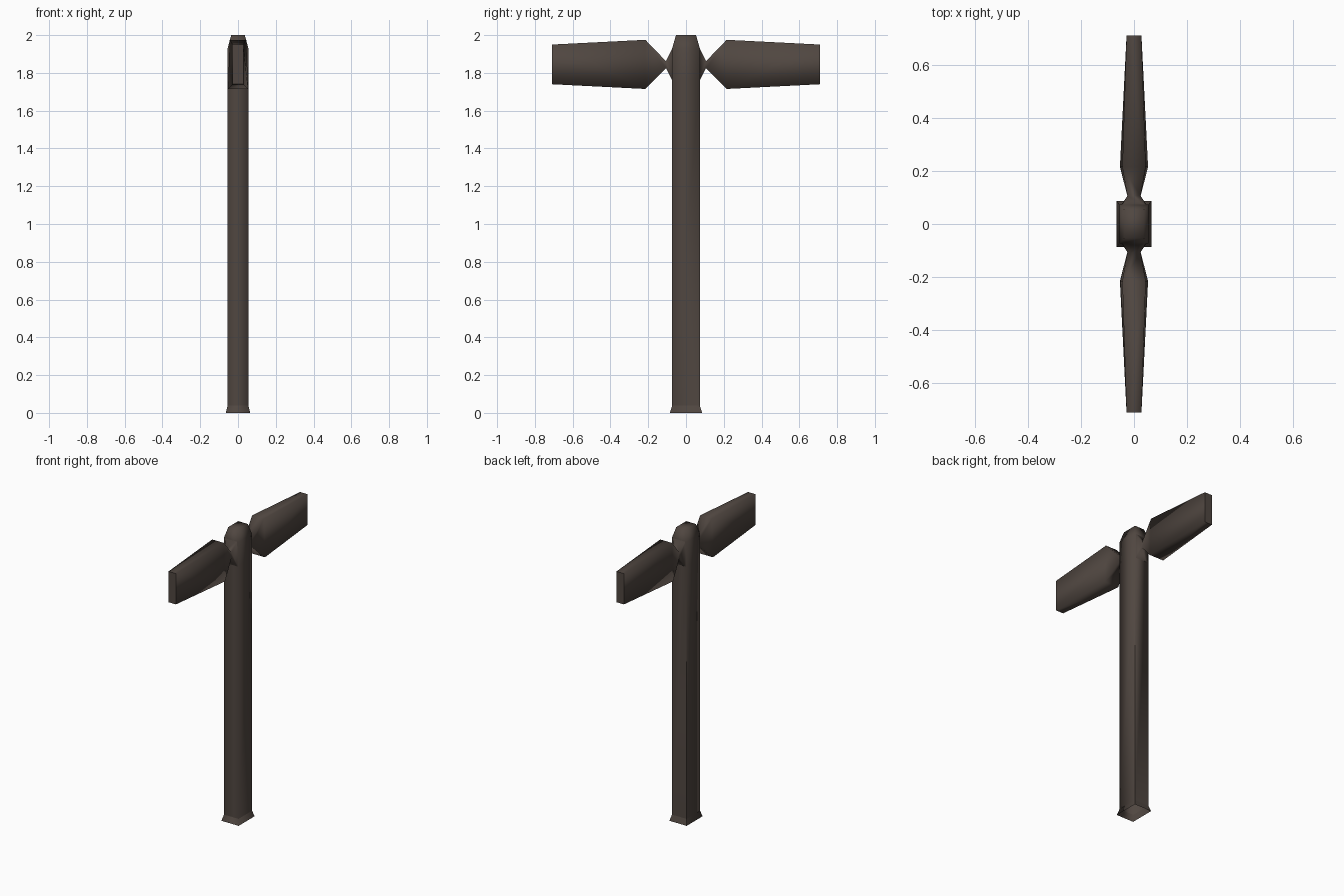
import bpy
import bmesh

if "Cube" in bpy.data.objects:
    bpy.data.objects.remove(bpy.data.objects["Cube"])

# one dark brown wood colour
wood = bpy.data.materials.new("dark_brown_wood")
wood.diffuse_color = (0.080, 0.062, 0.052, 1)
wood.use_nodes = True
wood.node_tree.nodes["Principled BSDF"].inputs["Base Color"].default_value = wood.diffuse_color


def loft(name, rings, cap_start, cap_end, sharp_rule):
    """Skin a list of four-point rings; smooth faces, sharp edges by rule."""
    bm = bmesh.new()
    loops = [[bm.verts.new(p) for p in ring] for ring in rings]
    for a, b in zip(loops, loops[1:]):
        for i in range(4):
            j = (i + 1) % 4
            bm.faces.new((a[i], a[j], b[j], b[i]))
    if cap_start:
        bm.faces.new(loops[0][::-1])
    if cap_end:
        bm.faces.new(loops[-1])
    bmesh.ops.recalc_face_normals(bm, faces=bm.faces)
    for f in bm.faces:
        f.smooth = True
    for e in bm.edges:
        e.smooth = not sharp_rule(e.verts[0].co, e.verts[1].co)
    mesh = bpy.data.meshes.new(name)
    bm.to_mesh(mesh)
    bm.free()
    mesh.materials.append(wood)
    obj = bpy.data.objects.new(name, mesh)
    bpy.context.collection.objects.link(obj)
    return obj


# post: flared foot (open underneath), straight shaft, tapered top
post_profile = [  # z, half width x, half width y
    (0.0, 0.065, 0.086), (0.04, 0.055, 0.073), (1.77, 0.055, 0.073),
    (1.93, 0.055, 0.073), (2.0, 0.036, 0.053)]
post_rings = [[(-x, -y, z), (x, -y, z), (x, y, z), (-x, y, z)]
              for z, x, y in post_profile]
loft("post", post_rings, False, True,
     lambda a, b: (a.y > 0 and b.y > 0 and a.x * b.x > 0
                   and max(a.z, b.z) < 1.8)
     or (abs(a.z - 0.04) < 0.001 and abs(b.z - 0.04) < 0.001))

# arms: flared root, pinched neck, wide shoulder, tapering blade
arm_profile = [  # y, half width at bottom, half width at top, z low, z high
    (0.065, 0.052, 0.050, 1.745, 1.945), (0.106, 0.025, 0.025, 1.825, 1.862),
    (0.215, 0.053, 0.044, 1.715, 1.975), (0.71, 0.028, 0.028, 1.74, 1.95)]
for side, name in ((-1, "front_arm"), (1, "back_arm")):
    rings = [[(-xb, side * y, lo), (xb, side * y, lo),
              (xt, side * y, hi), (-xt, side * y, hi)]
             for y, xb, xt, lo, hi in arm_profile]
    loft(name, rings, False, True,
         lambda a, b: abs(a.y) > 0.7 and abs(b.y) > 0.7)
